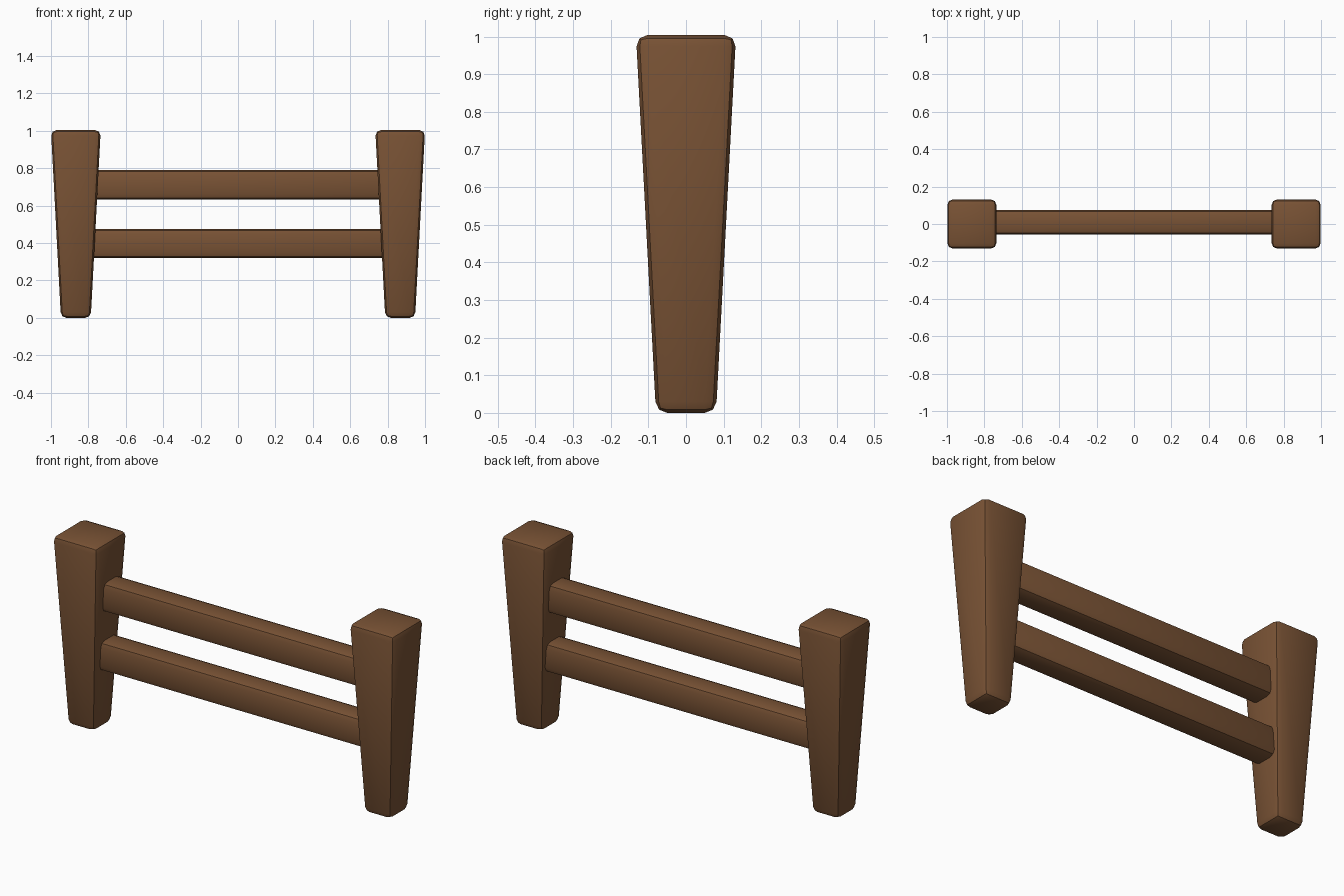
import bpy, bmesh
from math import radians

if "Cube" in bpy.data.objects:
    bpy.data.objects.remove(bpy.data.objects["Cube"])

wood = bpy.data.materials.new("wood")
wood.diffuse_color = (0.19, 0.085, 0.035, 1)
wood.use_nodes = True
wood.node_tree.nodes["Principled BSDF"].inputs["Base Color"].default_value = wood.diffuse_color


def block(name, loc, size, bevel, segments, taper=1.0, tilt=0.0):
    # Box with rounded edges; taper scales the bottom face
    bm = bmesh.new()
    bmesh.ops.create_cube(bm, size=1)
    for v in bm.verts:
        k = taper if v.co.z < 0 else 1.0
        v.co = (v.co.x * size[0] * k, v.co.y * size[1] * k, v.co.z * size[2])
    bmesh.ops.bevel(bm, geom=bm.edges[:], offset=bevel, segments=segments,
                    profile=0.5, affect='EDGES')
    me = bpy.data.meshes.new(name)
    bm.to_mesh(me)
    bm.free()
    me.materials.append(wood)
    ob = bpy.data.objects.new(name, me)
    ob.location = loc
    ob.rotation_euler.x = radians(tilt)
    bpy.context.collection.objects.link(ob)
    bpy.ops.object.select_all(action='DESELECT')
    ob.select_set(True)
    bpy.context.view_layer.objects.active = ob
    bpy.ops.object.shade_smooth_by_angle(angle=radians(35))
    return ob


# Tapered posts, narrower at the ground
for side, x in (("left", -0.867), ("right", 0.867)):
    block(side + "_post", (x, 0, 0.502), (0.266, 0.266, 1.004), 0.03, 2, taper=0.6)

# Two rails running into the posts
for name, z in (("lower_rail", 0.397), ("upper_rail", 0.712)):
    block(name, (0, 0.01, z), (1.66, 0.13, 0.156), 0.028, 2)
